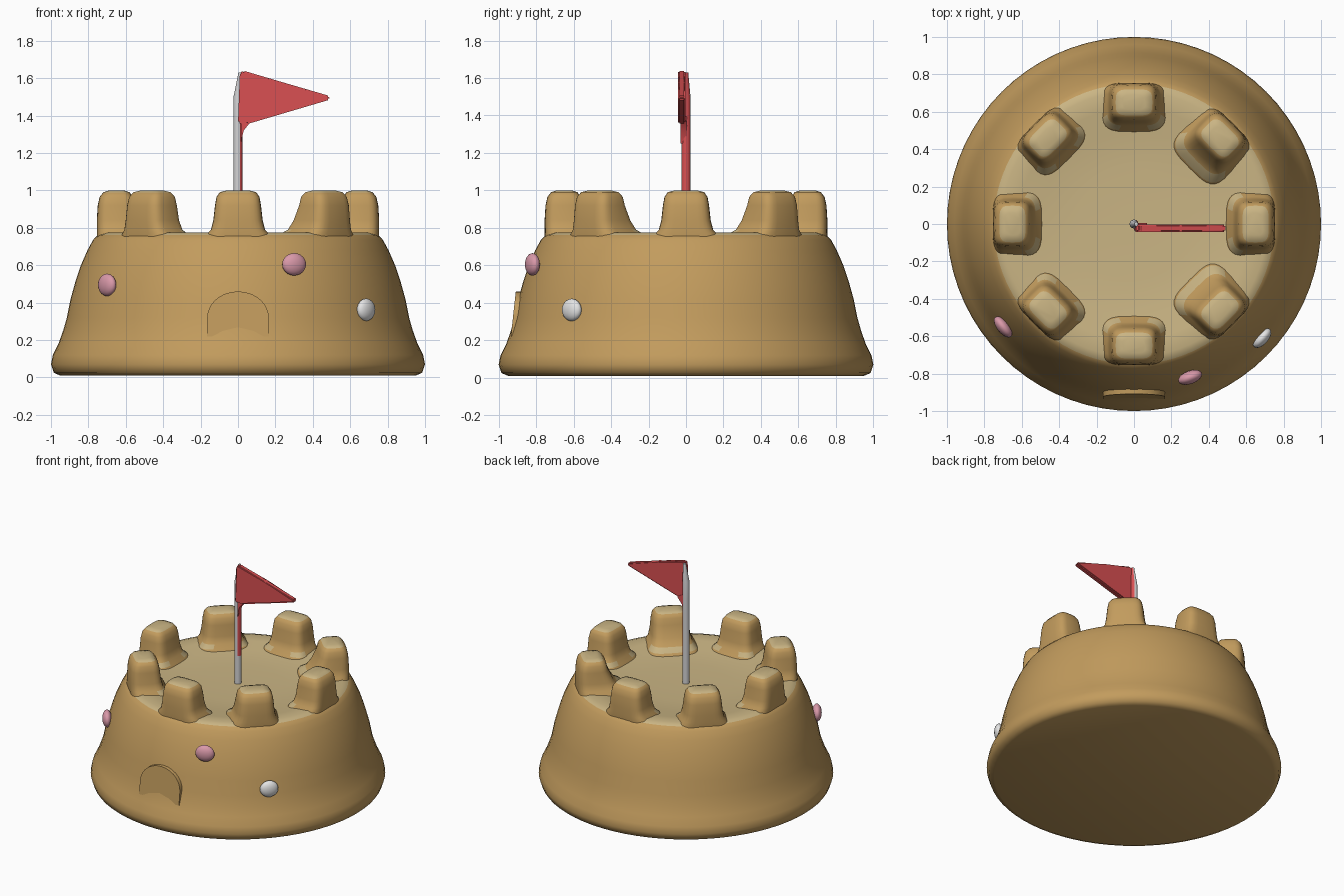
import bpy, bmesh, math
from mathutils import Matrix, Vector

if "Cube" in bpy.data.objects:
    bpy.data.objects.remove(bpy.data.objects["Cube"])


def material(name, rgb):
    m = bpy.data.materials.new(name)
    m.use_nodes = True
    m.diffuse_color = (*rgb, 1)
    m.node_tree.nodes["Principled BSDF"].inputs["Base Color"].default_value = (*rgb, 1)
    return m


SAND = material("sand", (0.54, 0.33, 0.11))
PALE = material("pale sand", (0.59, 0.46, 0.23))
GREY = material("pole grey", (0.66, 0.66, 0.67))
RED = material("flag red", (0.70, 0.08, 0.085))
PINK = material("pebble pink", (0.70, 0.32, 0.40))
WHITE = material("pebble white", (0.78, 0.78, 0.78))


def finish(name, bm, mats, angle=40, rule=None):
    """Turn a bmesh into a shaded object; rule picks each face's material."""
    bmesh.ops.recalc_face_normals(bm, faces=bm.faces)
    bm.normal_update()
    if rule:
        for f in bm.faces:
            f.material_index = rule(f)
    me = bpy.data.meshes.new(name)
    bm.to_mesh(me)
    bm.free()
    for m in mats:
        me.materials.append(m)
    ob = bpy.data.objects.new(name, me)
    bpy.context.collection.objects.link(ob)
    bpy.ops.object.select_all(action="DESELECT")
    ob.select_set(True)
    bpy.context.view_layer.objects.active = ob
    bpy.ops.object.shade_smooth_by_angle(angle=math.radians(angle))
    return ob


def loft(rings):
    """Skin a stack of equal closed rings and cap both ends."""
    bm = bmesh.new()
    loops = [[bm.verts.new(p) for p in r] for r in rings]
    n = len(loops[0])
    for a, b in zip(loops, loops[1:]):
        for i in range(n):
            j = (i + 1) % n
            bm.faces.new((a[i], a[j], b[j], b[i]))
    bm.faces.new(loops[0][::-1])
    bm.faces.new(loops[-1])
    return bm


def circle(r, z, n=72):
    return [(r * math.cos(k * math.tau / n), r * math.sin(k * math.tau / n), z)
            for k in range(n)]


def upper(f):
    return int(f.normal.z > 0.72 and f.calc_center_median().z > 0.7)


# Mound: flared foot, curved wall, softly dished floor
wall = [(0.95, 0.01), (0.985, 0.025), (1.0, 0.07), (0.99, 0.12), (0.96, 0.18),
        (0.935, 0.25), (0.915, 0.32), (0.895, 0.42), (0.87, 0.51), (0.84, 0.6),
        (0.805, 0.68), (0.775, 0.735), (0.75, 0.762), (0.71, 0.775),
        (0.62, 0.77), (0.5, 0.75), (0.3, 0.74), (0.05, 0.74)]
finish("sand_mound", loft([circle(r, z) for r, z in wall]), [SAND, PALE], 50, upper)


# Battlements: rounded blocks with a spreading foot
def battlement(angle, spread):
    turn = Matrix.Rotation(angle, 3, "Z")
    # height, inner radius, outer radius, half width
    levels = [(0.70, 0.47 - spread, 0.75, 0.19), (0.765, 0.50 - spread, 0.755, 0.17),
              (0.79, 0.525 - spread * 0.7, 0.755, 0.145),
              (0.84, 0.54 - spread * 0.4, 0.755, 0.132),
              (0.92, 0.55, 0.75, 0.123), (0.965, 0.56, 0.74, 0.115),
              (0.99, 0.58, 0.72, 0.098), (1.0, 0.61, 0.69, 0.06)]
    rings = []
    for z, r0, r1, half in levels:
        ring = []
        for k in range(28):
            c, s = math.cos(k * math.tau / 28), math.sin(k * math.tau / 28)
            x = (r0 + r1) / 2 + (r1 - r0) / 2 * math.copysign(abs(c) ** 0.5, c)
            y = half * math.copysign(abs(s) ** 0.5, s)
            ring.append(turn @ Vector((x, y, z)))
        rings.append(ring)
    return loft(rings)


for i in range(8):
    spread = 0.07 if i in (1, 7) else 0.0
    finish(f"battlement_{i + 1}", battlement(i * math.tau / 8, spread), [SAND, PALE], 50, upper)


# Extruded outline in the xz plane
def plate(outline, y0, y1):
    return loft([[(x, y, z) for x, z in outline] for y in (y0, y1)])


# Arched door, leaning with the wall
arch = [(0.165, 0.22)]
arch += [(0.165 * math.cos(k * math.pi / 14), 0.32 + 0.14 * math.sin(k * math.pi / 14))
         for k in range(15)]
arch += [(-0.165, 0.22)]
door = plate(arch, -0.80, -0.935)
for v in door.verts:
    v.co.y += (v.co.z - 0.22) * 0.11
finish("door", door, [SAND], 30)

# Pole with a slanted tip; its side below the flag is red
pole = loft([circle(0.024, z, 12) for z in (0.72, 0.95, 1.38, 1.5)]
            + [[(0.012 + x * 0.4, y * 0.5, 1.63) for x, y, z in circle(0.024, 0, 12)]])
finish("flag_pole", pole, [GREY, RED], 60,
       lambda f: int(f.normal.x > 0.6 and f.calc_center_median().z > 0.9))

# Pennant
pennant = plate([(0.0, 1.36), (0.05, 1.355), (0.49, 1.485), (0.49, 1.505),
                 (0.25, 1.575), (0.03, 1.64), (0.01, 1.63)], -0.042, -0.003)
bmesh.ops.bevel(pennant, geom=pennant.edges[:], offset=0.008, segments=2, affect="EDGES")
finish("pennant", pennant, [RED], 40)
tail = plate([(0.015, 1.25), (0.03, 1.32), (0.07, 1.37), (0.015, 1.4)], -0.03, 0.005)
finish("pennant_tail", tail, [RED], 40)

# Pebbles pressed into the wall
for name, pos, size, mat in (
        ("left_pink_pebble", (0.30, -0.82, 0.605), (0.035, 0.067, 0.06), PINK),
        ("right_pink_pebble", (-0.70, -0.55, 0.495), (0.033, 0.067, 0.06), PINK),
        ("white_pebble", (0.685, -0.61, 0.362), (0.033, 0.064, 0.06), WHITE)):
    bm = bmesh.new()
    bmesh.ops.create_icosphere(bm, subdivisions=3, radius=1)
    turn = Matrix.Rotation(math.atan2(pos[1], pos[0]), 4, "Z")
    bm.transform(Matrix.Translation(pos) @ turn @ Matrix.Diagonal((*size, 1)))
    finish(name, bm, [mat], 60)
